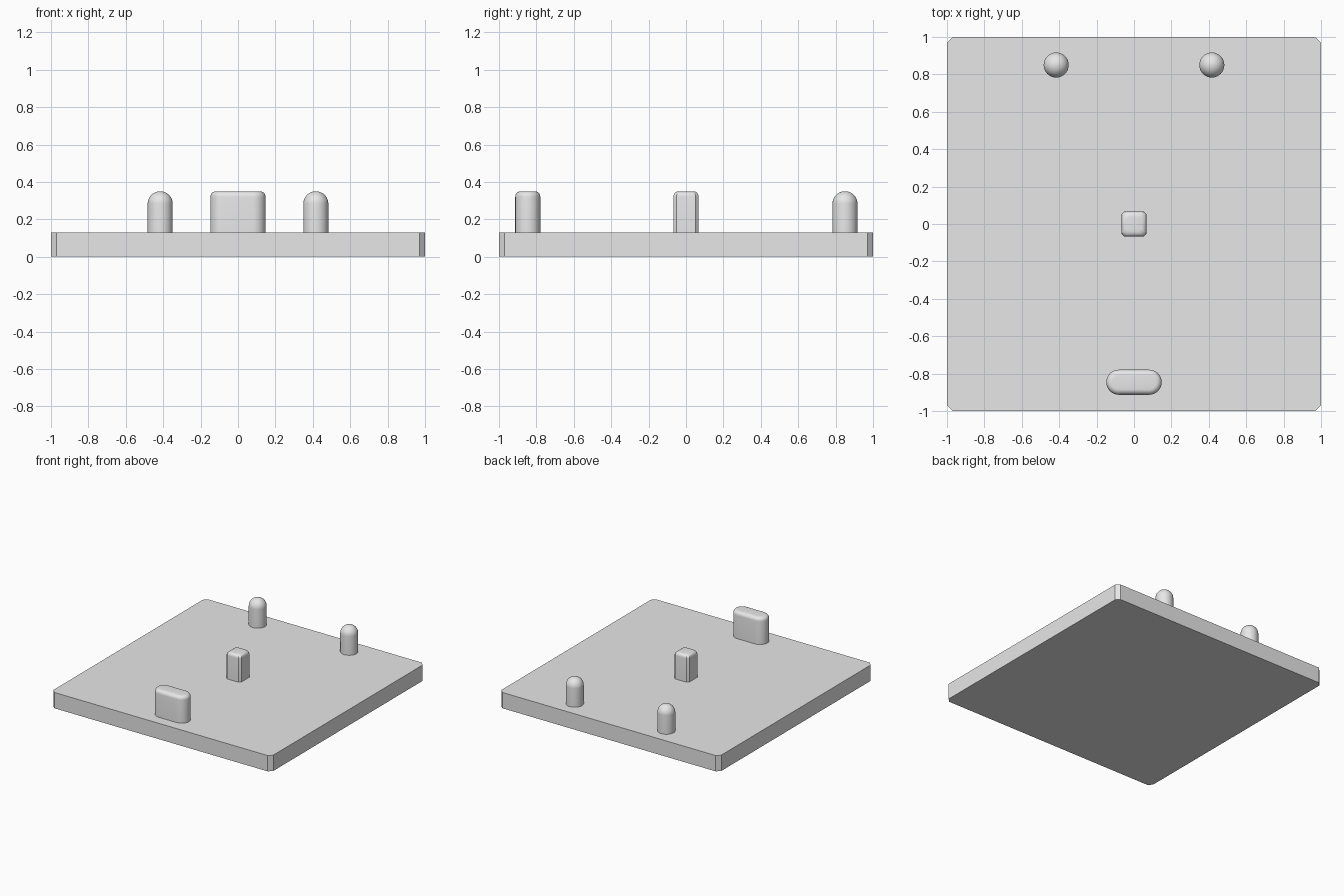
import bpy
import bmesh
import math

cube = bpy.data.objects.get("Cube")
if cube:
    bpy.data.objects.remove(cube, do_unlink=True)

PLATE_TOP = 0.13
PEG_TOP = 0.35
R = 0.067          # half thickness shared by all raised parts

grey = bpy.data.materials.new("plain_grey")
grey.use_nodes = True
colour = (0.8, 0.8, 0.8, 1)
grey.diffuse_color = colour
grey.node_tree.nodes["Principled BSDF"].inputs["Base Color"].default_value = colour


def stadium(r, half_straight=0.0, steps=16):
    """Outline of two half circles joined by straight sides."""
    points = []
    for side in (1, -1):
        for i in range(steps + (half_straight > 0)):
            a = math.pi * i / steps - side * math.pi / 2
            points.append((side * half_straight + r * math.cos(a), r * math.sin(a)))
    return points


def chamfered_square(h, c):
    """Square outline with cut corners."""
    k = h - c
    return [(h, -k), (h, k), (k, h), (-k, h), (-h, k), (-h, -k), (-k, -h), (k, -h)]


def rounded_levels(bottom, top, edge, steps=6):
    """Pairs of (inset, height) for a straight wall with a rounded top edge."""
    levels = [(0, bottom)]
    for i in range(steps + 1):
        a = math.pi / 2 * i / steps
        levels.append((edge * (1 - math.cos(a)), top - edge + edge * math.sin(a)))
    return levels


def loft(name, outline, levels, centre=(0, 0), smooth=35):
    """Stack one outline per level, bridge the rings and close both ends."""
    bm = bmesh.new()
    rings = [[bm.verts.new((x, y, z)) for x, y in outline(inset)] for inset, z in levels]
    for low, high in zip(rings, rings[1:]):
        for i in range(len(low)):
            j = (i + 1) % len(low)
            bm.faces.new((low[i], low[j], high[j], high[i]))
    bm.faces.new(rings[0][::-1])
    bm.faces.new(rings[-1])
    bmesh.ops.remove_doubles(bm, verts=bm.verts, dist=1e-5)
    bmesh.ops.recalc_face_normals(bm, faces=bm.faces)
    mesh = bpy.data.meshes.new(name)
    bm.to_mesh(mesh)
    bm.free()
    mesh.materials.append(grey)
    obj = bpy.data.objects.new(name, mesh)
    obj.location = (*centre, 0)
    bpy.context.collection.objects.link(obj)
    if smooth:
        bpy.ops.object.select_all(action="DESELECT")
        obj.select_set(True)
        bpy.context.view_layer.objects.active = obj
        bpy.ops.object.shade_smooth_by_angle(angle=math.radians(smooth))
    return obj


# Base plate with cut corners
loft("base_plate", lambda d: chamfered_square(1.0, 0.03), [(0, 0), (0, PLATE_TOP)], smooth=0)

foot = PLATE_TOP - 0.01

# Two domed pegs at the back
for name, x in (("left_peg", 0.416), ("right_peg", -0.416)):
    loft(name, lambda d: stadium(max(R - d, 0.0005)),
         rounded_levels(foot, PEG_TOP, R, 10), (x, 0.85))

# Square post in the middle
loft("centre_post", lambda d: chamfered_square(R - d, 0.016),
     rounded_levels(foot, PEG_TOP, 0.028), smooth=30)

# Long rounded block at the front
loft("front_block", lambda d: stadium(R - d, 0.081),
     rounded_levels(foot, PEG_TOP, 0.03), (0, -0.846))
